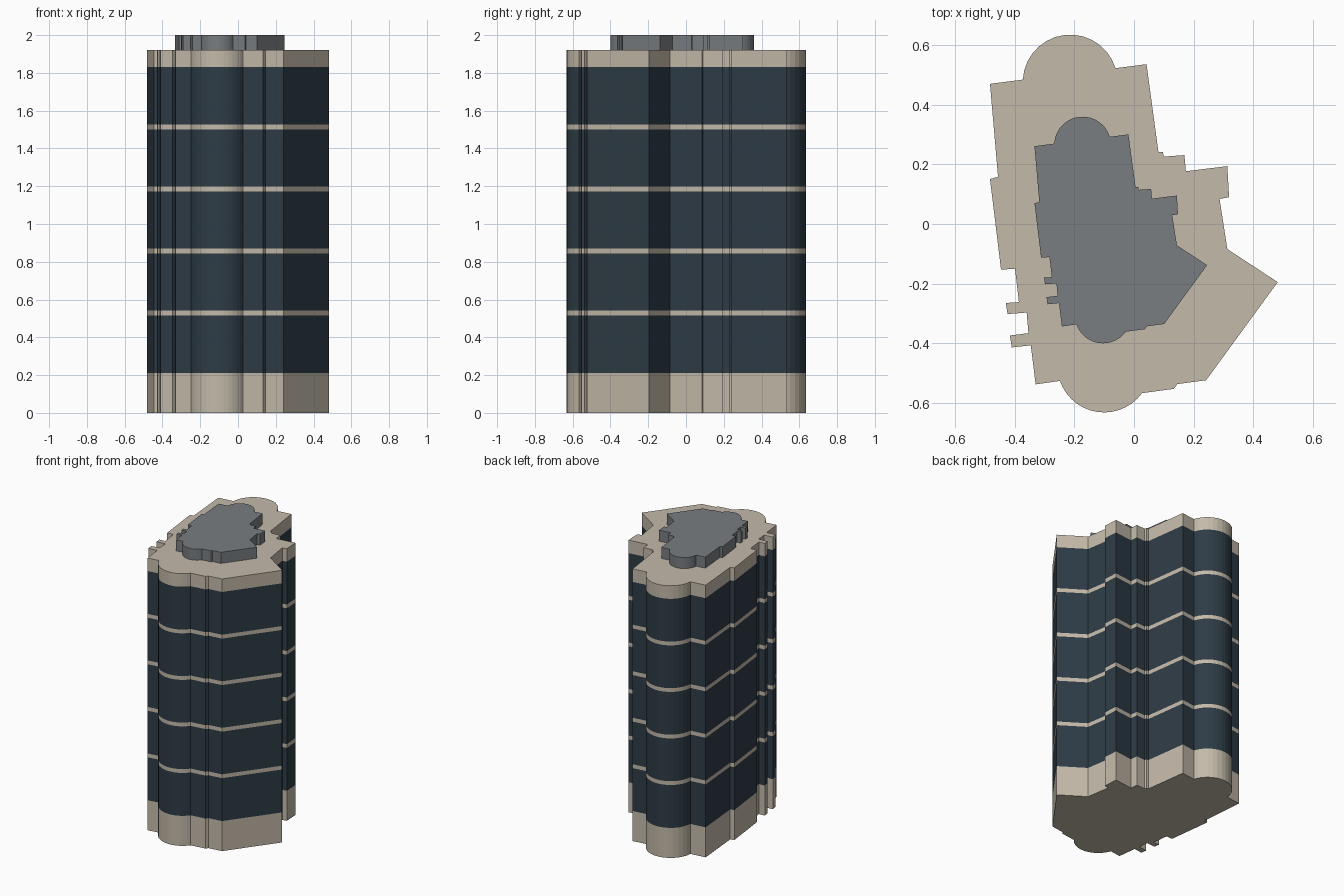
import bpy, bmesh, math

if "Cube" in bpy.data.objects:
    bpy.data.objects.remove(bpy.data.objects["Cube"])


def material(name, rgb):
    m = bpy.data.materials.new(name)
    m.diffuse_color = (*rgb, 1)
    m.use_nodes = True
    m.node_tree.nodes["Principled BSDF"].inputs["Base Color"].default_value = m.diffuse_color
    return m


stone = material("beige stone", (0.55, 0.49, 0.40))
glass = material("dark blue glass", (0.027, 0.045, 0.061))
roof_grey = material("roof grey", (0.19, 0.205, 0.22))


def arc(cx, cy, r, a0, a1, n=14):
    angles = [math.radians(a0 + (a1 - a0) * i / n) for i in range(n + 1)]
    return [(cx + r * math.cos(a), cy + r * math.sin(a)) for a in angles]


# Floor plan, clockwise from the back left corner, with two round bays
plan = [(-0.483, 0.47)]
plan += arc(-0.214, 0.476, 0.159, 177, 17)
plan += [(0.042, 0.536), (0.082, 0.241), (0.097, 0.241), (0.1, 0.226),
         (0.169, 0.231), (0.174, 0.177), (0.313, 0.194), (0.319, 0.09),
         (0.287, 0.084), (0.313, -0.084), (0.482, -0.195), (0.242, -0.524),
         (0.145, -0.537), (0.133, -0.553)]
plan += arc(-0.1, -0.475, 0.157, -36, -161)
plan += [(-0.33, -0.538), (-0.346, -0.407), (-0.41, -0.414), (-0.416, -0.374),
         (-0.354, -0.366), (-0.36, -0.297), (-0.424, -0.302), (-0.43, -0.265),
         (-0.386, -0.262), (-0.399, -0.15), (-0.446, -0.153),
         (-0.483, 0.151), (-0.456, 0.158)]


def stack(name, outline, levels, mats, mat_rule):
    """Extrude an outline through the levels; mat_rule picks each band's colour."""
    bm = bmesh.new()
    rings = [[bm.verts.new((x, y, z)) for x, y in outline] for z in levels]
    n = len(outline)
    for k in range(len(levels) - 1):
        for i in range(n):
            j = (i + 1) % n
            f = bm.faces.new((rings[k][i], rings[k + 1][i],
                              rings[k + 1][j], rings[k][j]))
            f.material_index = mat_rule(k)
    bm.faces.new(rings[0])
    bm.faces.new(rings[-1][::-1])
    bmesh.ops.recalc_face_normals(bm, faces=bm.faces)
    me = bpy.data.meshes.new(name)
    bm.to_mesh(me)
    bm.free()
    for m in mats:
        me.materials.append(m)
    ob = bpy.data.objects.new(name, me)
    bpy.context.collection.objects.link(ob)
    return ob


# Tower: stone base, five glass storeys split by thin stone bands, stone parapet
levels = [0, 0.212]
for i in range(4):
    z = 0.515 + 0.3286 * i
    levels += [z, z + 0.027]
levels += [1.83, 1.922]
stack("tower", plan, levels, [stone, glass], lambda k: k % 2)

# Rooftop block: the same plan at 60 %
stack("rooftop_block", [(x * 0.6 - 0.044, y * 0.6 - 0.021) for x, y in plan],
      [1.922, 2.0], [roof_grey], lambda k: 0)
